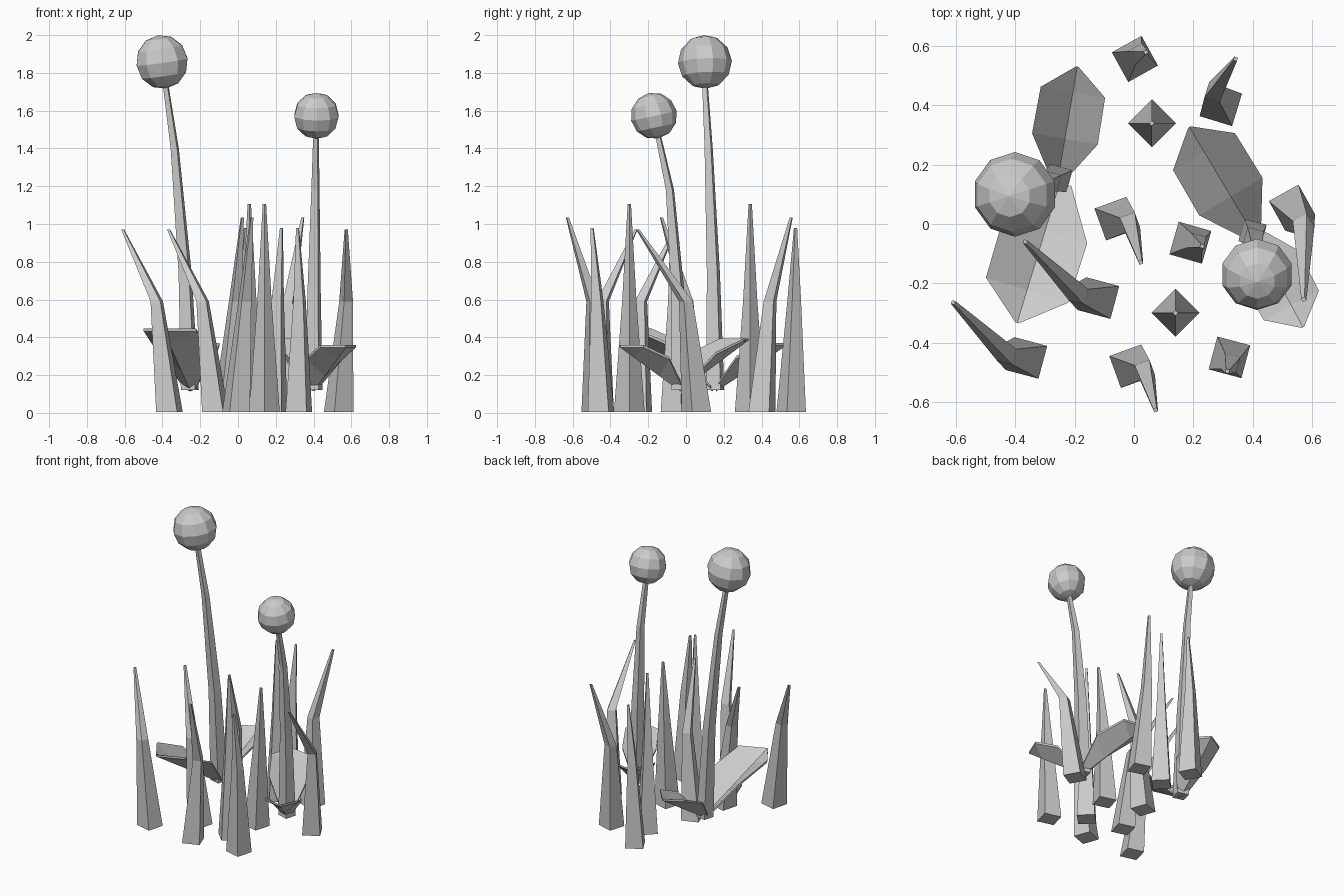
import bpy, bmesh
from math import cos, sin, radians, pi
from mathutils import Vector, Matrix

if "Cube" in bpy.data.objects:
    bpy.data.objects.remove(bpy.data.objects["Cube"])


def loft(name, rings):
    """Skin a list of equal-sized point rings and cap both ends."""
    bm = bmesh.new()
    loops = [[bm.verts.new(p) for p in r] for r in rings]
    n = len(loops[0])
    for a, b in zip(loops, loops[1:]):
        for i in range(n):
            j = (i + 1) % n
            bm.faces.new((a[i], a[j], b[j], b[i]))
    bm.faces.new(loops[0][::-1])
    bm.faces.new(loops[-1])
    bmesh.ops.recalc_face_normals(bm, faces=bm.faces)
    return add(name, bm)


def add(name, bm):
    me = bpy.data.meshes.new(name)
    bm.to_mesh(me)
    bm.free()
    ob = bpy.data.objects.new(name, me)
    bpy.context.collection.objects.link(ob)
    return ob


def square(c, r, rot):
    return [(c[0] + r * cos(rot + k * pi / 2), c[1] + r * sin(rot + k * pi / 2), c[2])
            for k in range(4)]


def blade(base, tip, rot, bend, turn):
    """Grass blade: its middle ring leans by bend, turned away from the tip direction."""
    b, t = Vector((*base, 0.006)), Vector(tip)
    d = (t - b).to_2d()
    if d.length > 0.001:
        d = Matrix.Rotation(radians(turn), 2) @ d.normalized() * bend
    m = (b.x + d.x, b.y + d.y, 0.59)
    a = radians(rot)
    loft("grass_blade", [square(b, 0.081, a), square(m, 0.038, a), square(t, 0.009, a)])


def leaf(root, tip, s):
    """V-folded leaf: a straight keel from root to tip with two raised sides."""
    r = Vector(root)
    d = (Vector(tip) - r).normalized()
    p = Vector((d.y, -d.x))
    rings = []
    for along, half, up in ((0, .04, .02), (.17, .148, .23), (.38, .145, .318), (.495, .006, .318)):
        ring = []
        for side in (-1, 0, 1):
            q = r + d * along * s + p * side * half * s
            z = up if side else .318 * along / .495
            ring.append(Vector((q.x, q.y, 0.128 + z * s)))
        rings.append(ring + [v - Vector((0, 0, 0.014)) for v in reversed(ring)])
    loft("leaf", rings)


def flower(path, centre, radius):
    """Bent square stem with a faceted ball on top."""
    radii = (0.055, 0.040, 0.025, 0.017)
    loft("flower_stem", [square(c, r, radians(30)) for c, r in zip(path, radii)])
    axis = Vector(centre) - Vector(path[-2])
    rot = Vector((0, 0, 1)).rotation_difference(axis).to_matrix().to_4x4()
    bm = bmesh.new()
    bmesh.ops.create_uvsphere(bm, u_segments=10, v_segments=6, radius=radius,
                              matrix=Matrix.Translation(centre) @ rot)
    add("flower_ball", bm)


# grass blades: straight
for c in ((0.06, 0.34), (0.14, -0.30)):
    blade(c, (*c, 1.105), 0, 0, 0)
# grass blades: medium bend
blade((0.293, 0.402), (0.343, 0.557, 1.035), 28, 0.048, 45)
blade((-0.06, 0.018), (0.023, -0.13, 1.035), 65, 0.048, 45)
blade((-0.01, -0.48), (0.073, -0.628, 1.035), 65, 0.048, 45)
# grass blades: nearly upright
blade((0.003, 0.557), (0.04, 0.58, 0.98), 74, 0.02, 20)
blade((0.19, -0.063), (0.23, -0.075, 0.98), 29, 0.02, 20)
blade((0.322, -0.45), (0.315, -0.497, 0.98), 30, 0.02, 20)
# grass blades: strong bend
blade((0.533, 0.055), (0.573, -0.255, 0.97), 74, 0.068, 28)
blade((-0.12, -0.25), (-0.367, -0.06, 0.97), 30, 0.068, 28)
blade((-0.363, -0.452), (-0.61, -0.265, 0.97), 30, 0.068, 28)

# tall flower
flower([(-0.255, 0.155, 0.12), (-0.28, 0.145, 0.74), (-0.335, 0.12, 1.4), (-0.385, 0.10, 1.75)],
       (-0.402, 0.10, 1.858), 0.143)
leaf((-0.25, 0.14), (-0.395, -0.335), 1.0)
leaf((-0.255, 0.16), (-0.192, 0.527), 0.76)

# short flower
flower([(0.40, -0.03, 0.12), (0.403, -0.045, 0.66), (0.41, -0.085, 1.18), (0.413, -0.15, 1.48)],
       (0.415, -0.17, 1.573), 0.123)
leaf((0.40, -0.03), (0.19, 0.322), 0.84)
leaf((0.40, -0.03), (0.57, -0.348), 0.73)
